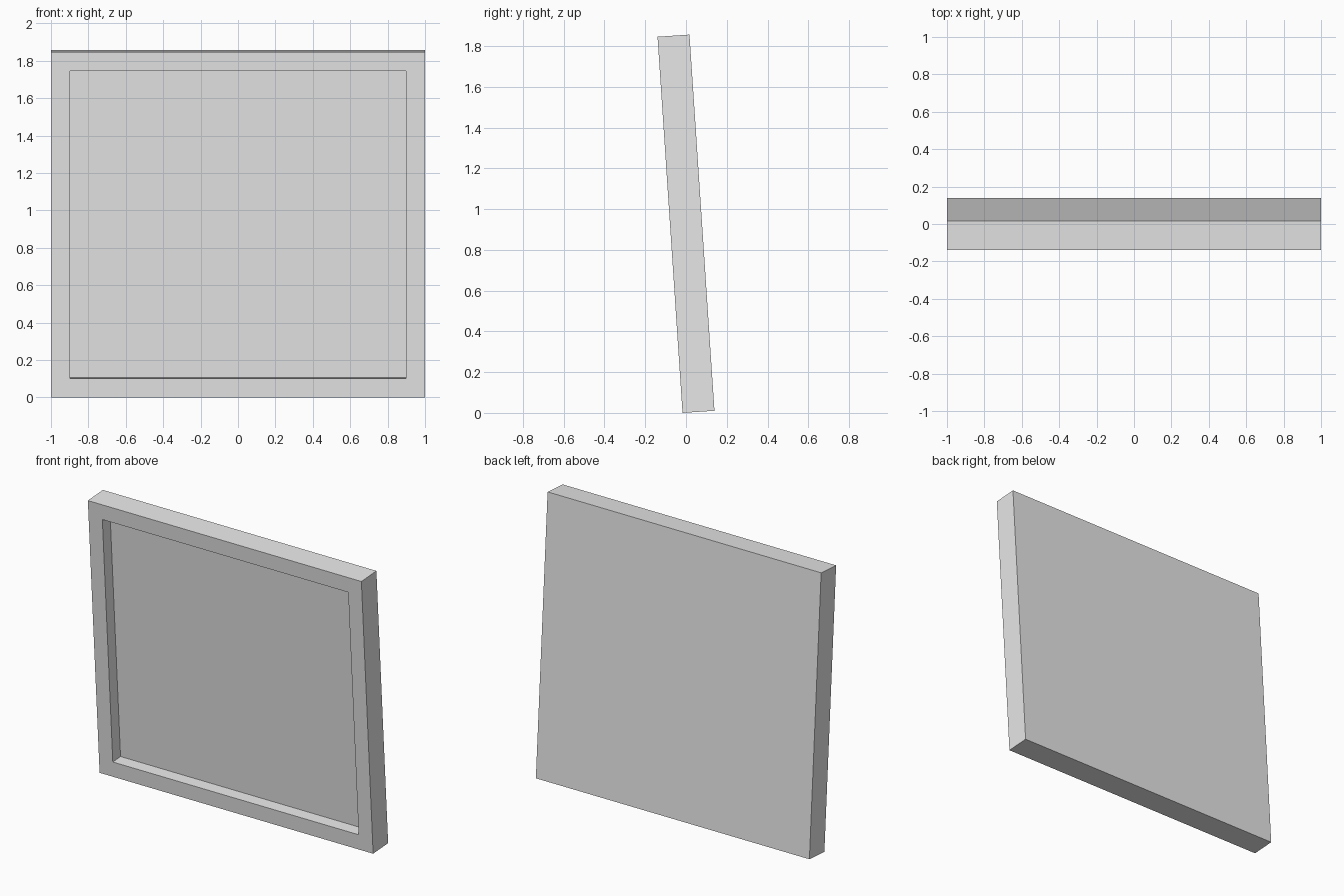
import bpy
import bmesh
from math import radians
from mathutils import Matrix

WIDTH, THICK, HEIGHT = 2.0, 0.157, 1.85
BORDER, DEPTH = 0.143, 0.081
TILT = radians(3.8)

cube = bpy.data.objects.get("Cube")
if cube:
    bpy.data.objects.remove(cube, do_unlink=True)

# Plain light grey for the whole panel
grey = bpy.data.materials.new("light_grey")
grey.use_nodes = True
colour = (0.8, 0.8, 0.8, 1.0)
grey.diffuse_color = colour
grey.node_tree.nodes["Principled BSDF"].inputs["Base Color"].default_value = colour

# Slab
bm = bmesh.new()
bmesh.ops.create_cube(bm, size=1)
bmesh.ops.scale(bm, vec=(WIDTH, THICK, HEIGHT), verts=bm.verts)

# Recessed front with an even frame around it
bm.normal_update()
front = min(bm.faces, key=lambda f: f.calc_center_median().y)
bmesh.ops.inset_region(bm, faces=[front], thickness=BORDER)
walls = bmesh.ops.extrude_discrete_faces(bm, faces=[front])
bmesh.ops.translate(bm, vec=(0, DEPTH, 0), verts=walls["faces"][0].verts)

# Lean the top forward and stand the lowest edge on the floor
bmesh.ops.rotate(bm, cent=(0, 0, 0), matrix=Matrix.Rotation(TILT, 3, "X"), verts=bm.verts)
lowest = min(v.co.z for v in bm.verts)
bmesh.ops.translate(bm, vec=(0, 0, -lowest), verts=bm.verts)
bmesh.ops.recalc_face_normals(bm, faces=bm.faces)

mesh = bpy.data.meshes.new("framed_panel")
bm.to_mesh(mesh)
bm.free()
mesh.materials.append(grey)
panel = bpy.data.objects.new("framed_panel", mesh)
bpy.context.collection.objects.link(panel)
